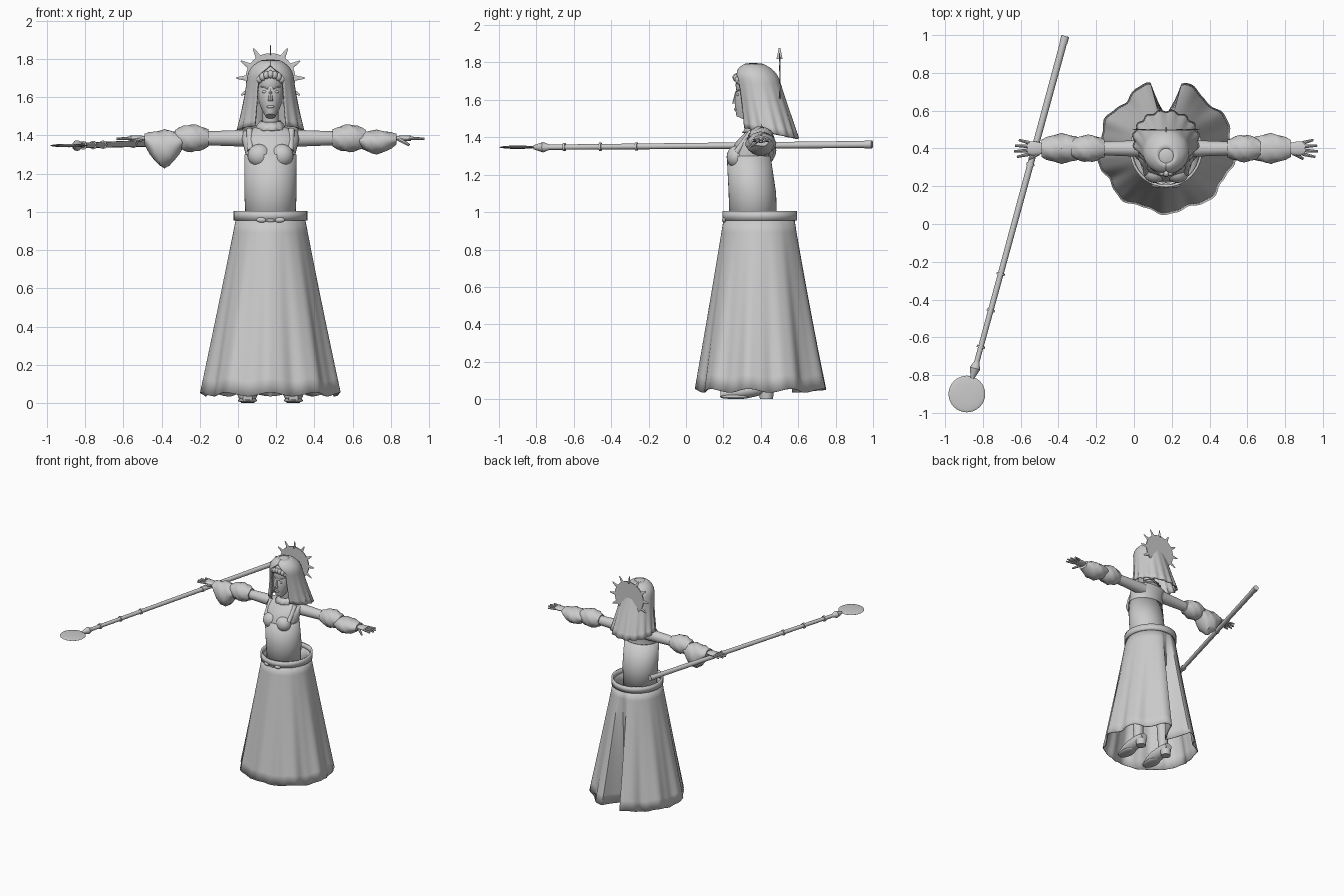
import bpy, bmesh
from math import sin, cos, pi, radians, sqrt
from mathutils import Vector

if "Cube" in bpy.data.objects:
    bpy.data.objects.remove(bpy.data.objects["Cube"])

CX, CY = .17, .4
SIDES = {"left": 1, "right": -1}
grey = (.6, .6, .6, 1)
plain_grey = bpy.data.materials.new("plain_grey")
plain_grey.use_nodes = True
plain_grey.diffuse_color = grey
plain_grey.node_tree.nodes["Principled BSDF"].inputs["Base Color"].default_value = grey


def finish(name, bm, thickness=0, angle=40):
    bmesh.ops.recalc_face_normals(bm, faces=bm.faces)
    mesh = bpy.data.meshes.new(name)
    bm.to_mesh(mesh)
    bm.free()
    mesh.materials.append(plain_grey)
    part = bpy.data.objects.new(name, mesh)
    bpy.context.collection.objects.link(part)
    if thickness:
        solid = part.modifiers.new("thickness", "SOLIDIFY")
        solid.thickness, solid.offset = thickness, 0
    bpy.ops.object.select_all(action="DESELECT")
    part.select_set(True)
    bpy.context.view_layer.objects.active = part
    bpy.ops.object.shade_smooth_by_angle(angle=radians(angle))


def skin(name, rows, closed=True, cap=True, thickness=0):
    """Join rows of points with quads."""
    bm = bmesh.new()
    rings = [[bm.verts.new(point) for point in row] for row in rows]
    count = len(rings[0])
    for upper, lower in zip(rings, rings[1:]):
        for i in range(count if closed else count - 1):
            j = (i + 1) % count
            bm.faces.new((upper[i], upper[j], lower[j], lower[i]))
    if cap:
        bm.faces.new(rings[0])
        bm.faces.new(rings[-1])
    finish(name, bm, thickness)


def tube(name, start, end, r_start, r_end, bulge=0, flat=1, sag=0, ripple=0, folds=5,
         sides=24, steps=8, **options):
    """Tapered tube; bulge swells the middle, flat squashes it, sag hangs it down."""
    start, end = Vector(start), Vector(end)
    along = (end - start).normalized()
    across = along.cross((0, 0, 1))
    across = across.normalized() if across.length > .1 else Vector((1, 0, 0))
    up = across.cross(along)
    rows = []
    for k in range(steps + 1):
        t = k / steps
        hump = sin(pi * t)
        radius = r_start + (r_end - r_start) * t + bulge * hump
        centre = start.lerp(end, t) - Vector((0, 0, sag * hump))
        row = []
        for i in range(sides):
            a = 2 * pi * i / sides
            wave = 1 + ripple * sin(folds * a + 2 * k)
            row.append(centre + wave * (across * radius * cos(a)
                                        + up * (radius * flat + sag * hump) * sin(a)))
        rows.append(row)
    skin(name, rows, **options)


def ball(name, centre, size, segments=20):
    bm = bmesh.new()
    bmesh.ops.create_uvsphere(bm, u_segments=segments, v_segments=segments // 2, radius=1)
    bmesh.ops.scale(bm, vec=size, verts=bm.verts)
    bmesh.ops.translate(bm, vec=centre, verts=bm.verts)
    finish(name, bm, angle=80)


def body(name, sections, grow=0, sides=40, **options):
    """Sections are height, centre depth, half width, half depth."""
    angles = [2 * pi * i / sides for i in range(sides)]
    skin(name, [[(CX + (w + grow) * cos(a), y + (d + grow) * sin(a), z) for a in angles]
                for z, y, w, d in sections], **options)


# Skirt: flaring, scalloped, with a deep fold at the centre back
rows = []
for k in range(13):
    t = k / 12
    row = []
    for i in range(144):
        a = 2 * pi * i / 144
        from_back = abs((a + pi / 2) % (2 * pi) - pi)
        scallop = cos(9 * (a + pi / 2))
        flap = max(0, 1 - abs(from_back - .25) / .4)
        wave = 1 + t * (.035 * scallop + .01 * sin(22 * a) + .09 * flap)
        fold = .15 * t * max(0, 1 - from_back / .2) ** .6
        row.append((CX + (.177 + .178 * t) * cos(a) * wave,
                    CY - .008 + (.187 + .142 * t) * sin(a) * wave - fold,
                    .97 - .925 * t + .01 * t * scallop))
    rows.append(row)
skin("skirt", rows, cap=False, thickness=.006)

# Waistband and its front ornament
body("waistband", [(z, CY - .006, .186, .193) for z in (.955, 1.005)], cap=False, thickness=.014)
for dx in (-.045, 0, .045):
    ball("waist_ornament", (CX + dx, .205, .958), (.03, .012, .014))

# Torso, bodice and neckline
TORSO = [(.9, .36, .12, .12), (1.1, .355, .13, .12), (1.3, .335, .13, .11),
         (1.38, .36, .15, .09), (1.42, .385, .145, .075), (1.45, .39, .06, .055)]
body("torso", TORSO)
body("bodice", TORSO[:3], grow=.004, cap=False, thickness=.006)
tube("neck", (CX, .39, 1.4), (CX, .37, 1.58), .045, .04)
tube("collar", (CX, .385, 1.435), (CX, .38, 1.475), .08, .05, ripple=.05, folds=10,
     sides=60, steps=2, cap=False, thickness=.006)
for side, s in SIDES.items():
    ball(side + "_bust", (CX + s * .058, .27, 1.295), (.062, .053, .06))
    tube(side + "_strap", (CX + s * .105, .27, 1.32), (CX + s * .11, .35, 1.43), .016, .016)

# Head and face
ball("skull", (CX, .37, 1.68), (.076, .105, .105), 28)
tube("jaw", (CX, .3, 1.5), (CX, .365, 1.66), .026, .07, bulge=.014, flat=1.25)
tube("nose", (CX, .26, 1.58), (CX, .27, 1.645), .013, .006, sides=8)
ball("lips", (CX, .266, 1.55), (.02, .009, .008))
for side, s in SIDES.items():
    ball(side + "_eye", (CX + s * .03, .277, 1.628), (.015, .008, .008))
    tube(side + "_brow", (CX + s * .012, .27, 1.645), (CX + s * .05, .29, 1.655), .005, .003, sides=8)

# Curled hair along the brow
for i in range(-4, 5):
    a = i * pi / 11
    ball("hair_curl", (CX + .076 * sin(a), .345 - .078 * cos(a), 1.72 - .045 * sin(a) ** 2),
         (.018, .018, .022), 10)

# Veil: domed crown, open around the face, falling in folds to the shoulders
rows = []
for k in range(1, 17):
    t = (k / 16) ** 1.5
    dome = .11 * sqrt(1 - max(0, 1 - 4 * t) ** 2)
    gap = .6 * min(1, max(0, t - .08) * 7) - .12 * t
    row = []
    for i in range(65):
        a = gap + i / 32 * (pi - gap)
        wave = 1 + .045 * t * t * cos(13 * pi * i / 32)
        row.append((CX + (dome + .06 * t ** 1.5) * wave * sin(a),
                    .36 + .09 * t - (dome + .037 * t ** 1.5) * wave * cos(a),
                    1.797 - .375 * t + .03 * t ** 3 * cos(a)))
    rows.append(row)
skin("veil", rows, closed=False, cap=False, thickness=.01)
ball("veil_crown", (CX, .36, 1.775), (.06, .06, .023))

# Halo disc with twelve rays
halo = Vector((CX, .5, 1.7))
depth = Vector((0, .004, 0))
tube("halo_disc", halo - depth, halo + depth, .13, .13, sides=48, steps=1)
for i in range(12):
    ray = Vector((sin(i * pi / 6), 0, cos(i * pi / 6)))
    tube("halo_ray", halo + ray * .12, halo + ray * .178, .004, .001, flat=4, sides=8, steps=1)

for side, s in SIDES.items():
    def arm(reach, z=1.385, y=CY):
        return (CX + s * reach, y, z)

    # Arm, puffed sleeve and cuff; the right cuff hangs lower
    tube(side + "_arm", arm(.08), arm(.66), .046, .024)
    tube(side + "_puff_sleeve", arm(.325), arm(.5), .045, .045, bulge=.026, sides=40, ripple=.06)
    tube(side + "_cuff", arm(.45, 1.38), arm(.66, 1.38), .05, .045, bulge=.03, flat=.6,
         sag=.05 if s < 0 else .015, sides=40, ripple=.07, folds=4)

    # Hand
    tube(side + "_palm", arm(.64), arm(.735), .022, .034, bulge=.008, flat=.4)
    for i, length in enumerate((.06, .075, .07, .05)):
        spread = (i - 1.5) * .02
        tube(side + "_finger", arm(.725, y=CY + spread),
             arm(.73 + length, 1.382, CY + spread * 1.5), .01, .006, sides=8)
    tube(side + "_thumb", arm(.675, 1.38, CY - .025), arm(.725, 1.36 - s * .01, CY - .055),
         .012, .007, sides=8)

    # Leg and heeled shoe
    foot = CX + s * .12
    tube(side + "_shin", (foot, CY, .06), (foot, .38, .5), .035, .05)
    tube(side + "_thigh", (foot, .38, .5), (CX + s * .07, .36, .93), .05, .07)
    tube(side + "_shoe", (foot, .185, .025), (foot, .465, .07), .025, .03, bulge=.025, flat=.8)
    tube(side + "_heel", (foot, .43, 0), (foot, .43, .05), .035, .04)
    ball(side + "_sole", (foot, .265, .014), (.05, .085, .014))

# Staff with collars, knob and a lens-shaped head
tail, tip = Vector((-.365, .99, 1.362)), Vector((-.835, -.74, 1.347))
along = (tip - tail).normalized()


def staff_part(name, start, end, r_start, r_end):
    tube(name, tail + along * start, tail + along * end, r_start, r_end, sides=12, steps=1)


length = (tip - tail).length
staff_part("staff_shaft", 0, length, .019, .014)
staff_part("staff_end_cap", -.005, .035, .021, .021)
for place in (.7, 1.3, 1.5, 1.7):
    staff_part("staff_collar", place - .006, place + .006, .022, .022)
staff_part("staff_knob_base", length - .01, length + .025, .014, .028)
staff_part("staff_knob_point", length + .025, length + .08, .028, .01)
ball("staff_disc", (-.885, -.9, 1.347), (.097, .097, .009), 32)
